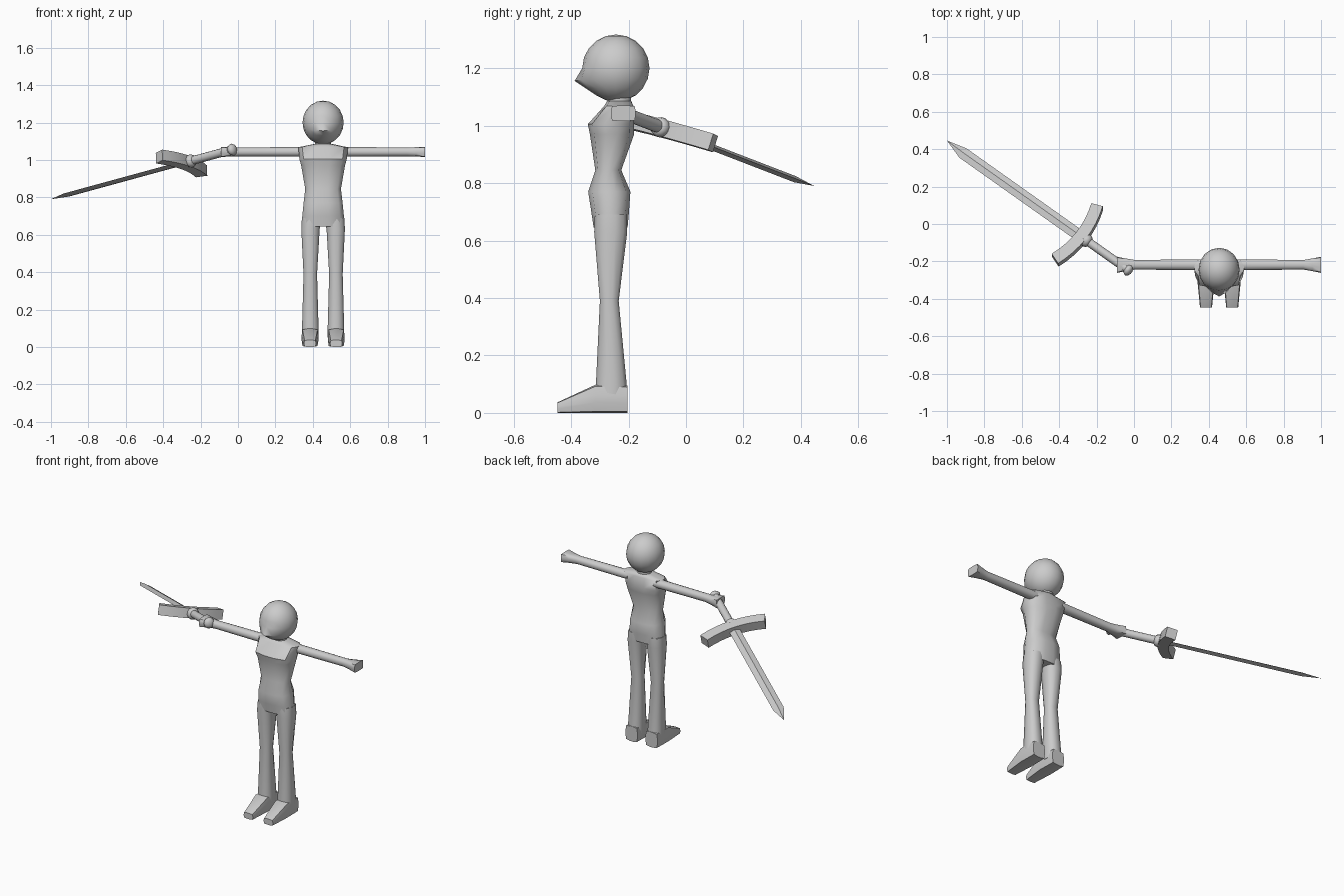
import bpy, bmesh, math
from mathutils import Vector as V, Matrix

if "Cube" in bpy.data.objects:
    bpy.data.objects.remove(bpy.data.objects["Cube"])

CX = 0.455
grey = bpy.data.materials.new("plain grey")
grey.diffuse_color = (0.6, 0.6, 0.6, 1)
grey.use_nodes = True
grey.node_tree.nodes["Principled BSDF"].inputs["Base Color"].default_value = grey.diffuse_color


def finish(name, bm, angle=40):
    bmesh.ops.recalc_face_normals(bm, faces=bm.faces)
    me = bpy.data.meshes.new(name)
    bm.to_mesh(me)
    bm.free()
    ob = bpy.data.objects.new(name, me)
    bpy.context.collection.objects.link(ob)
    me.materials.append(grey)
    bpy.ops.object.select_all(action='DESELECT')
    ob.select_set(True)
    bpy.context.view_layer.objects.active = ob
    bpy.ops.object.shade_smooth_by_angle(angle=math.radians(angle))
    return ob


def loft(name, sections, n=12, angle=40):
    """Sections are (centre, half axis u, half axis v, squareness power)."""
    bm = bmesh.new()
    rings = []
    for c, u, v, p in sections:
        ring = []
        for i in range(n):
            a = 2 * math.pi * (i + 0.5) / n
            ca, sa = math.cos(a), math.sin(a)
            k = (abs(ca) ** p + abs(sa) ** p) ** (-1 / p)
            ring.append(bm.verts.new(V(c) + V(u) * ca * k + V(v) * sa * k))
        rings.append(ring)
    for r, q in zip(rings, rings[1:]):
        for i in range(n):
            j = (i + 1) % n
            bm.faces.new((r[i], r[j], q[j], q[i]))
    bm.faces.new(rings[0])
    bm.faces.new(rings[-1])
    return finish(name, bm, angle)


def level(x0, x1, y0, y1, z, p=3):
    return ((x0 + x1) / 2, (y0 + y1) / 2, z), ((x1 - x0) / 2, 0, 0), (0, (y1 - y0) / 2, 0), p


# Head: sphere with a pointed chin at the front
bm = bmesh.new()
bmesh.ops.create_uvsphere(bm, u_segments=16, v_segments=10, radius=1)
for v in bm.verts:
    front = max(0, -v.co.y) / max(0.01, math.hypot(v.co.x, v.co.y))
    if -0.4 < v.co.z < -0.2:
        v.co.y *= 1 + 0.29 * front ** 6
        v.co.z -= 0.07 * front ** 6
    elif -0.7 < v.co.z < -0.4:
        v.co.y *= 1 + 0.13 * front ** 6
    v.co = V((CX + v.co.x * 0.11, -0.244 + v.co.y * 0.117, 1.2 + v.co.z * 0.117))
finish("head", bm, 60)

# Torso and neck
loft("torso", [level(CX - w, CX + w, y0, y1, z, p) for w, y0, y1, z, p in (
    (0.115, -0.322, -0.203, 0.645, 3), (0.112, -0.33, -0.198, 0.70, 3),
    (0.105, -0.341, -0.193, 0.77, 3), (0.096, -0.316, -0.225, 0.845, 3),
    (0.118, -0.335, -0.18, 0.97, 3), (0.127, -0.342, -0.18, 1.005, 3.5),
    (0.133, -0.285, -0.183, 1.068, 4), (0.05, -0.275, -0.19, 1.085, 3))], angle=50)
loft("neck", [level(CX - 0.045, CX + 0.045, -0.275, -0.19, z, 2) for z in (1.06, 1.12)])

for s, side in ((1, "left"), (-1, "right")):
    # Leg
    loft(side + "_leg", [level(CX + s * a, CX + s * b, y0, y1, z, 2.8) for a, b, y0, y1, z in (
        (0.004, 0.114, -0.318, -0.205, 0.69), (0.018, 0.117, -0.32, -0.204, 0.63),
        (0.032, 0.105, -0.30, -0.234, 0.39), (0.024, 0.113, -0.314, -0.206, 0.10),
        (0.024, 0.113, -0.314, -0.206, 0.05))], angle=50)
    # Foot, running from heel to toe
    loft(side + "_foot", [((CX + s * 0.07, y, h / 2), (w, 0, 0), (0, 0, h / 2), 6)
                          for y, w, h in ((-0.204, 0.042, 0.095), (-0.315, 0.045, 0.098),
                                          (-0.447, 0.032, 0.037))], angle=50)
    # Arm, flaring into a blocky hand
    loft(side + "_arm", [((CX + s * x, -0.218, 1.043), (0, hy, 0), (0, 0, hz), p)
                         for x, hy, hz, p in ((0.09, 0.03, 0.026, 2.2), (0.45, 0.026, 0.025, 2.2),
                                              (0.50, 0.034, 0.025, 4), (0.545, 0.043, 0.027, 8))],
         angle=50)

# Sword frame: along the blade, along the guard, and the flat normal
base = V((-0.03, -0.247, 1.055))
A = V((-0.97, 0.687, -0.265)).normalized()
D = V((0.602, 0.77, -0.21))
D = (D - A * D.dot(A)).normalized()
N = A.cross(D)


def along(t, w, h=None, p=2):
    return base + A * t, D * w, N * (h or w), p


loft("sword_pommel", [along(t, r) for t, r in (
    (-0.02, 0.012), (-0.012, 0.027), (0, 0.033), (0.012, 0.027), (0.02, 0.014))], angle=60)
loft("sword_grip", [along(0, 0.023), along(0.34, 0.023)])
loft("sword_collar", [along(t, r) for t, r in (
    (0.257, 0.022), (0.266, 0.032), (0.28, 0.036), (0.294, 0.032), (0.303, 0.022))], angle=60)

# Curved guard: rectangular bar bowed toward the pommel
guard = []
for i in range(9):
    k = i / 4 - 1
    tangent = (D * 0.187 + A * 0.07 * k).normalized()
    across = N.cross(tangent).normalized()
    guard.append((base + A * (0.315 + 0.035 * k * k) + D * 0.187 * k,
                  across * 0.045, N * 0.042, 2))
loft("sword_guard", guard, n=4, angle=40)

# Blade: flat diamond section with a pointed tip
bm = bmesh.new()
rings = [[bm.verts.new(base + A * t + D * (0.032 * x) + N * (0.011 * y))
          for x, y in ((1, 0), (0, 1), (-1, 0), (0, -1))] for t in (0.31, 1.11)]
tip = bm.verts.new((-1, 0.446, 0.79))
for i in range(4):
    j = (i + 1) % 4
    bm.faces.new((rings[0][i], rings[0][j], rings[1][j], rings[1][i]))
    bm.faces.new((rings[1][i], rings[1][j], tip))
bm.faces.new(rings[0])
finish("sword_blade", bm, 20)
